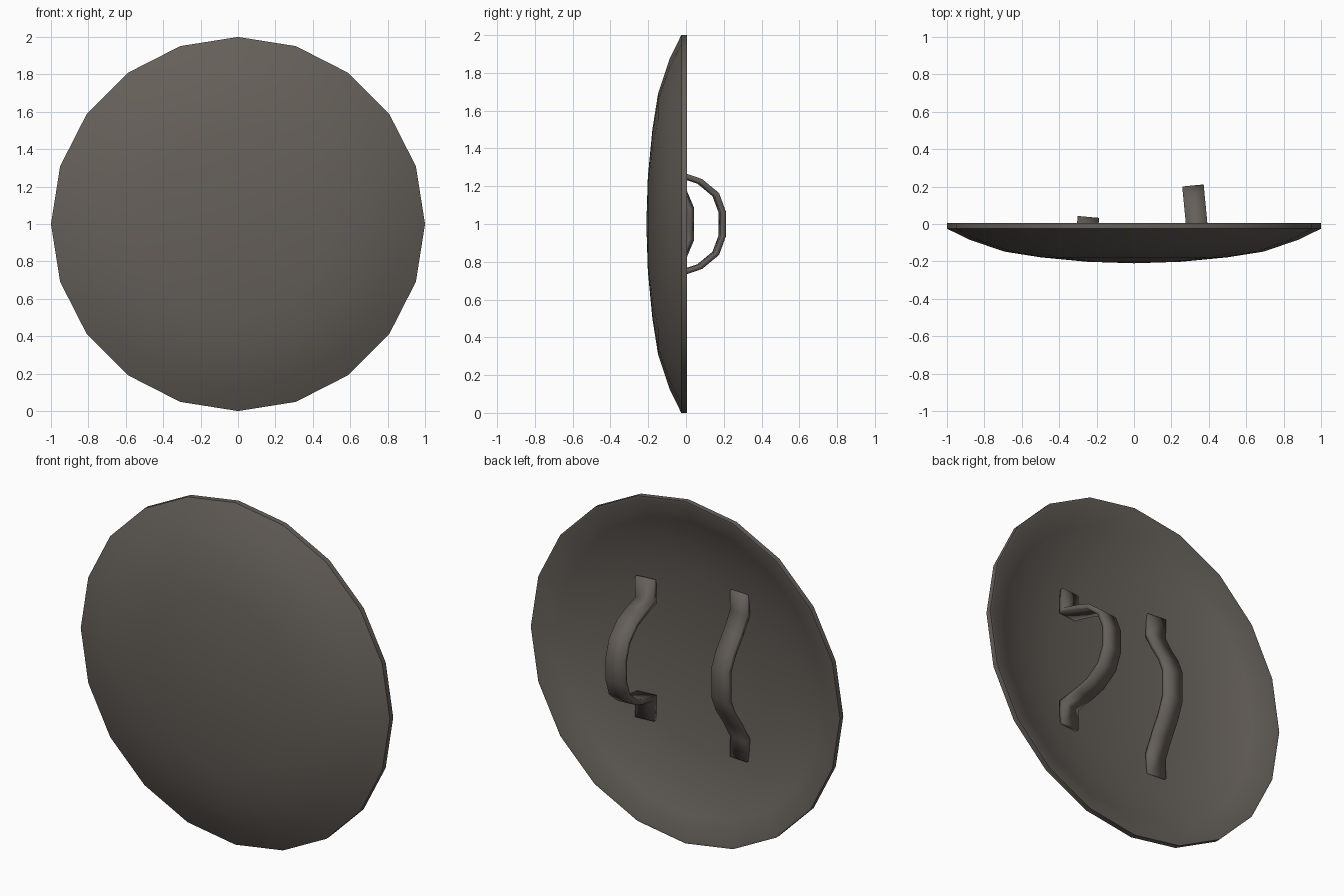
import bpy, bmesh, math

if "Cube" in bpy.data.objects:
    bpy.data.objects.remove(bpy.data.objects["Cube"])

SIDES = 20

mat = bpy.data.materials.new("dark_grey_brown")
mat.diffuse_color = (0.13, 0.115, 0.10, 1)
mat.use_nodes = True
mat.node_tree.nodes["Principled BSDF"].inputs["Base Color"].default_value = mat.diffuse_color


def finish(bm, name, angle):
    mesh = bpy.data.meshes.new(name)
    bm.to_mesh(mesh)
    bm.free()
    mesh.materials.append(mat)
    ob = bpy.data.objects.new(name, mesh)
    bpy.context.collection.objects.link(ob)
    bpy.ops.object.select_all(action='DESELECT')
    bpy.context.view_layer.objects.active = ob
    ob.select_set(True)
    bpy.ops.object.shade_smooth_by_angle(angle=math.radians(angle))
    return ob


# Domed shield: closed (radius, y) profile from front pole over the rim to back pole
profile = [(0, -0.21), (0.25, -0.202), (0.5, -0.178), (0.69, -0.148), (0.875, -0.086),
           (1.0, -0.025), (1.0, 0.006), (0.985, 0.006),
           (0.86, -0.05), (0.68, -0.11), (0.49, -0.14), (0.25, -0.163), (0, -0.17)]
bm = bmesh.new()
rings = []
for r, y in profile:
    if r == 0:
        rings.append([bm.verts.new((0, y, 1))] * SIDES)
    else:
        rings.append([bm.verts.new((r * math.sin(2 * math.pi * i / SIDES), y,
                                    1 + r * math.cos(2 * math.pi * i / SIDES)))
                      for i in range(SIDES)])
for a, b in zip(rings, rings[1:]):
    for i in range(SIDES):
        j = (i + 1) % SIDES
        bm.faces.new(list(dict.fromkeys((a[i], a[j], b[j], b[i]))))
bmesh.ops.recalc_face_normals(bm, faces=bm.faces)
finish(bm, "shield_dome", 35)


# Bent strap with flat feet: upper half of the (y, z offset) path is mirrored
def strap(name, x, tilt, half, width=0.115, thick=0.028):
    path = half + [(y, -z) for y, z in reversed(half)]
    bm = bmesh.new()
    rows = [[bm.verts.new((s * width / 2, y, z)) for s in (-1, 1)] for y, z in path]
    for (a0, b0), (a1, b1) in zip(rows, rows[1:]):
        bm.faces.new((a0, b0, b1, a1))
    ob = finish(bm, name, 40)
    ob.location = (x, 0, 1)
    ob.rotation_euler.z = math.radians(tilt)
    mod = ob.modifiers.new("thickness", 'SOLIDIFY')
    mod.thickness = thick
    mod.offset = -1
    mod.use_even_offset = True
    # apply order: thickness before the smooth-by-angle result is harmless here
    return ob


strap("grip_handle", 0.335, 5.5,
      [(-0.11, 0.41), (-0.11, 0.29), (0.0, 0.265), (0.08, 0.238), (0.17, 0.164), (0.207, 0.065)])
strap("arm_strap", -0.247, -5,
      [(-0.118, 0.487), (-0.118, 0.37), (-0.065, 0.275), (0.0, 0.175), (0.038, 0.085)])
